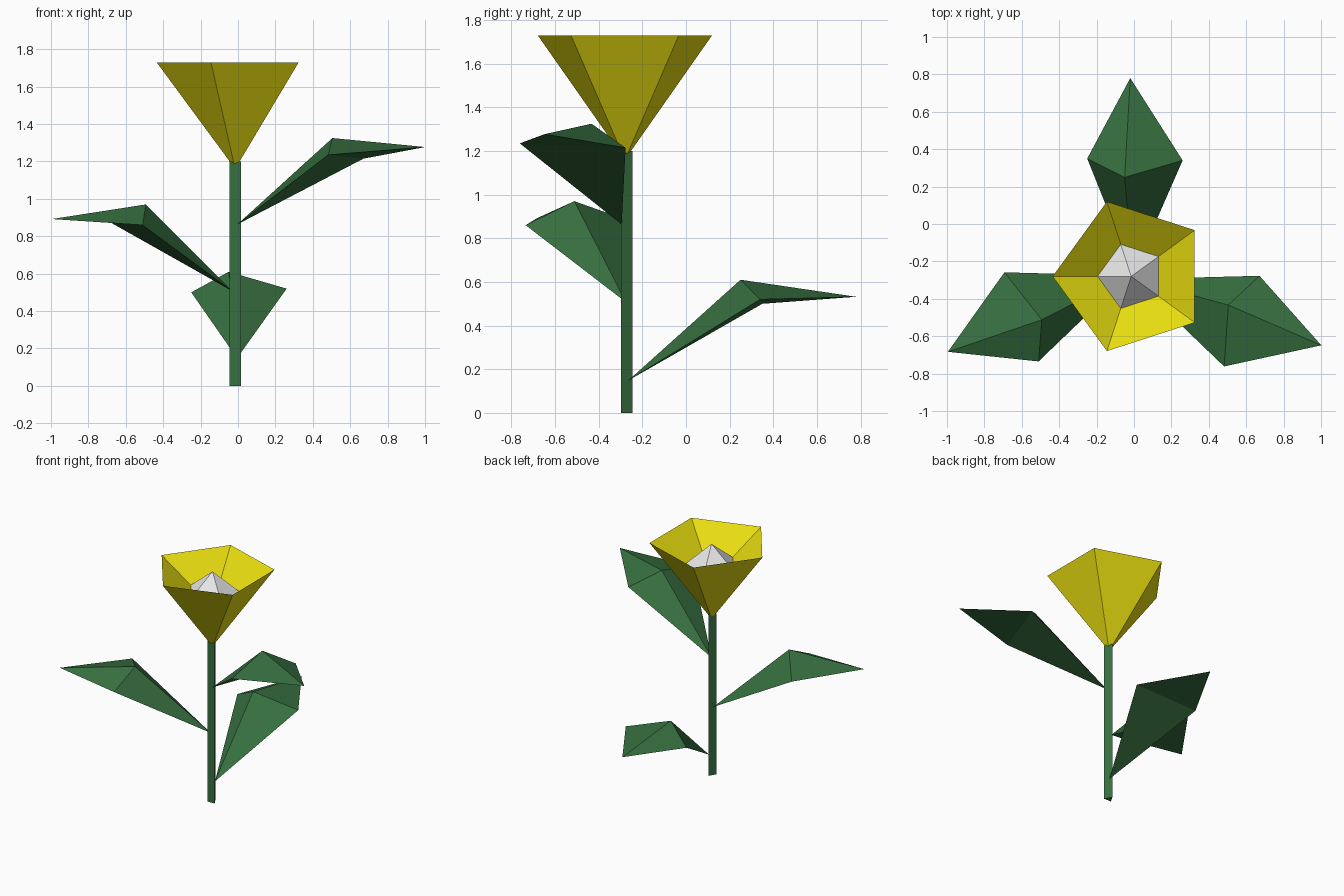
import bpy, bmesh, math
from mathutils import Vector, Matrix

if "Cube" in bpy.data.objects:
    bpy.data.objects.remove(bpy.data.objects["Cube"])

CX, CY = -0.015, -0.28          # stem axis


def material(name, rgb):
    m = bpy.data.materials.new(name)
    m.diffuse_color = (*rgb, 1)
    m.use_nodes = True
    m.node_tree.nodes["Principled BSDF"].inputs["Base Color"].default_value = m.diffuse_color
    return m


GREEN = material("leaf green", (0.038, 0.16, 0.05))
YELLOW = material("petal yellow", (0.80, 0.72, 0.005))
WHITE = material("centre white", (0.8, 0.8, 0.8))


def make(name, verts, faces, mat, fix_normals=False):
    me = bpy.data.meshes.new(name)
    me.from_pydata(verts, [], faces)
    if fix_normals:
        bm = bmesh.new()
        bm.from_mesh(me)
        bmesh.ops.recalc_face_normals(bm, faces=bm.faces)
        bm.to_mesh(me)
        bm.free()
    me.materials.append(mat)
    ob = bpy.data.objects.new(name, me)
    bpy.context.collection.objects.link(ob)
    return ob


def loft(name, profile, sides, start, mat, cap_bottom=False):
    """Polygonal rings (radius, z) stacked in order; radius 0 ends in a point."""
    rings, verts, faces = [], [], []
    for r, z in profile:
        n = sides if r else 1
        rings.append([len(verts) + i for i in range(n)])
        for i in range(n):
            a = start + math.tau * i / sides
            verts.append((CX + r * math.cos(a), CY + r * math.sin(a), z))
    for a, b in zip(rings, rings[1:]):
        for i in range(sides):
            j = (i + 1) % sides
            if len(b) == 1:
                faces.append((a[i], a[j], b[0]))
            else:
                faces.append((a[i], a[j], b[j], b[i]))
    if cap_bottom:
        faces.append(rings[0][::-1])
    return make(name, verts, faces, mat)


# Three-sided stem, flat side to the front
loft("stem", [(0.035, 0), (0.035, 1.2)], 3, math.pi / 2, GREEN, True)

# Five-sided flower cup with a shallow inner bowl, and pointed centre
loft("petals", [(0.022, 1.19), (0.42, 1.73), (0.18, 1.57)], 5, math.pi, YELLOW, True)
loft("flower_centre", [(0.18, 1.57), (0, 1.72)], 5, math.pi, WHITE)

# One faceted leaf: base, left, right, ridge, tip (relative to the stem)
LEAF = [(0.01, 0.015, 0.148), (-0.235, 0.63, 0.50), (0.275, 0.62, 0.52),
        (-0.035, 0.53, 0.61), (-0.005, 1.06, 0.532)]
LEAF_FACES = [(0, 3, 1), (0, 2, 3), (1, 3, 4), (3, 2, 4), (0, 1, 2), (1, 4, 2)]

# Leaves spiral up the stem
for name, turn, rise, size in (("back_leaf", 0, 0, 1),
                               ("left_leaf", 112.1, 0.36, 1),
                               ("right_leaf", -110.2, 0.715, 1.02)):
    rot = Matrix.Rotation(math.radians(turn), 3, 'Z') @ Matrix.Diagonal((size, size, 1))
    pts = [rot @ Vector(p) + Vector((CX, CY, rise)) for p in LEAF]
    if name == "right_leaf":
        pts[4].z += 0.03        # this tip droops a little less
    make(name, pts, LEAF_FACES, GREEN, True)
